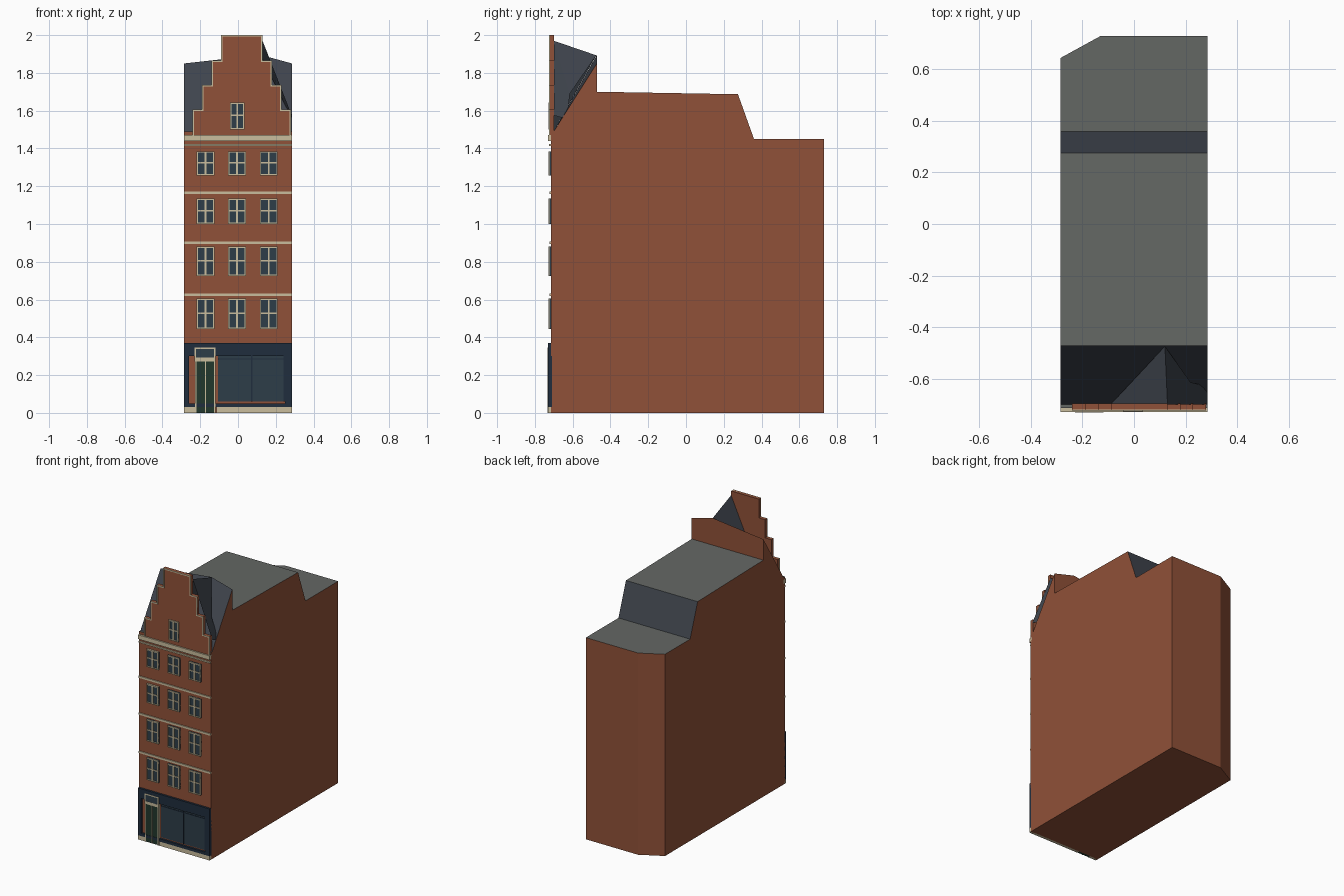
import bpy, bmesh
from mathutils import Vector

if "Cube" in bpy.data.objects:
    bpy.data.objects.remove(bpy.data.objects["Cube"])


def mat(name, hexa):
    lin = [(int(hexa[i:i + 2], 16) / 255) ** 2.2 for i in (0, 2, 4)]
    m = bpy.data.materials.new(name)
    m.diffuse_color = (*lin, 1)
    m.use_nodes = True
    m.node_tree.nodes["Principled BSDF"].inputs["Base Color"].default_value = m.diffuse_color
    return m


BRICK = mat("brick", "8F523B")
SLATE = mat("slate", "41464E")
FLAT = mat("flat_roofing", "646764")
CREAM = mat("cream_stone", "C9BC9C")
NAVY = mat("navy_paint", "253140")
GLASS = mat("glass", "31404A")
GREEN = mat("green_paint", "263A30")


def add(name, bm, *mats):
    me = bpy.data.meshes.new(name)
    bm.to_mesh(me)
    bm.free()
    for m in mats:
        me.materials.append(m)
    ob = bpy.data.objects.new(name, me)
    bpy.context.collection.objects.link(ob)
    return ob


def boxes(name, m, items):
    """One object from boxes given as (x0, x1, z0, z1, y_front, y_back)."""
    bm = bmesh.new()
    for x0, x1, z0, z1, y0, y1 in items:
        vs = bmesh.ops.create_cube(bm, size=1)["verts"]
        bmesh.ops.scale(bm, vec=(x1 - x0, y1 - y0, z1 - z0), verts=vs)
        bmesh.ops.translate(bm, vec=((x0 + x1) / 2, (y0 + y1) / 2, (z0 + z1) / 2), verts=vs)
    return add(name, bm, m)


def prism(points, shift):
    bm = bmesh.new()
    f = bm.faces.new([bm.verts.new(p) for p in points])
    r = bmesh.ops.extrude_face_region(bm, geom=[f])
    bmesh.ops.translate(bm, vec=shift, verts=[v for v in r["geom"] if isinstance(v, bmesh.types.BMVert)])
    bmesh.ops.recalc_face_normals(bm, faces=bm.faces)
    return bm


W = 0.285
FRONT = -0.715

# Main body: side profile extruded across the width
profile = [(FRONT, 0), (0.73, 0), (0.73, 1.45), (0.36, 1.45), (0.275, 1.687),
           (-0.472, 1.70), (-0.472, 1.85), (-0.70, 1.49), (FRONT, 1.49)]
bm = prism([(-W, y, z) for y, z in profile], (2 * W, 0, 0))

# Splayed rear corner
r = bmesh.ops.bisect_plane(bm, geom=bm.verts[:] + bm.edges[:] + bm.faces[:],
                           plane_co=(-W, 0.645, 0), plane_no=(-0.085, 0.155, 0), clear_outer=True)
bmesh.ops.holes_fill(bm, edges=[e for e in bm.edges if e.is_boundary])

# Raised peak on the front roof
bmesh.ops.bisect_plane(bm, geom=bm.verts[:] + bm.edges[:] + bm.faces[:],
                       plane_co=(0.12, 0, 0), plane_no=(1, 0, 0))
for v in bm.verts:
    if (v.co - Vector((0.12, -0.472, 1.85))).length < 0.01:
        v.co.z = 1.895
bmesh.ops.recalc_face_normals(bm, faces=bm.faces)
for f in bm.faces:
    f.material_index = 2 if f.normal.z > 0.95 else 1 if f.normal.z > 0.2 else 0
add("main_body", bm, BRICK, SLATE, FLAT)

# Cross roof running back from the gable to the peak
bm = bmesh.new()
e, p, l, r1, r2, d = [bm.verts.new(c) for c in (
    (0.13, -0.70, 1.97), (0.12, -0.475, 1.893), (-0.09, -0.70, 1.49),
    (W, -0.70, 1.575), (W, -0.63, 1.555), (0.22, -0.615, 1.69))]
bm.faces.new((e, p, l))
bm.faces.new((e, r1, r2, d))
bm.faces.new((e, d, p))
add("cross_roof", bm, SLATE)

# Stepped gable, symmetric about its own centre line
CX = 0.02
steps = [(0.26, 1.47, 1.605), (0.21, 1.605, 1.735), (0.16, 1.735, 1.865), (0.11, 1.865, 2.0)]
half = [(h, z) for h, z0, z1 in steps for z in (z0, z1)]
outline = [(CX + h, z) for h, z in half] + [(CX - h, z) for h, z in reversed(half)]
add("stepped_gable", prism([(x, -0.72, z) for x, z in outline], (0, 0.022, 0)), BRICK)

# Stone edging along the steps
T = 0.008
edging = []
for i, (h, z0, z1) in enumerate(steps):
    inner = steps[i + 1][0] - T if i < 3 else 0
    for s in (-1, 1):
        xs = sorted((CX + s * h, CX + s * (h - T)))
        edging.append((*xs, z0, z1, -0.725, -0.712))
        xs = sorted((CX + s * h, CX + s * inner))
        edging.append((*xs, z1 - T, z1, -0.725, -0.712))
boxes("gable_edging", CREAM, edging)

# Cornice and string courses
boxes("cornice", CREAM, [(-W, W, 1.44, 1.47, -0.73, -0.70), (-W, W, 1.413, 1.423, -0.725, -0.71)])
boxes("string_courses", CREAM, [(-W, W, z - 0.007, z + 0.007, -0.722, -0.71) for z in (0.625, 0.9, 1.165)])


# Windows: glass pane, frame and cross bars
def window(name, x0, x1, z0, z1, bar_z):
    cx, t = (x0 + x1) / 2, 0.007
    boxes(name + "_glass", GLASS, [(x0, x1, z0, z1, -0.723, -0.712)])
    boxes(name + "_frame", CREAM, [(a, b, c, g, -0.729, -0.712) for a, b, c, g in (
        (x0, x0 + t, z0, z1), (x1 - t, x1, z0, z1), (x0, x1, z0, z0 + t), (x0, x1, z1 - t, z1),
        (cx - t * 0.7, cx + t * 0.7, z0, z1), (x0, x1, bar_z - t / 2, bar_z + t / 2))])


for row, (z0, z1) in enumerate([(0.445, 0.605), (0.725, 0.88), (1.0, 1.135), (1.258, 1.385)]):
    for col, cx in enumerate((-0.172, -0.005, 0.163)):
        window(f"window_{row}_{col}", cx - 0.047, cx + 0.047, z0, z1, z0 + (z1 - z0) * 0.52)
window("gable_window", -0.042, 0.034, 1.5, 1.643, 1.575)

# Shopfront: surround, plinth, glazing and bars
boxes("shopfront_surround", NAVY, [(-W, W, 0.30, 0.37, -0.73, -0.71), (0.25, W, 0.03, 0.30, -0.73, -0.71),
                                   (-W, -0.26, 0.03, 0.30, -0.73, -0.71),
                                   (-W, W, 0.03, 0.05, -0.73, -0.71)])
boxes("plinth", CREAM, [(-W, -0.225, 0, 0.03, -0.73, -0.71), (-0.115, W, 0, 0.03, -0.73, -0.71)])
boxes("shop_window", GLASS, [(-0.105, 0.25, 0.06, 0.30, -0.722, -0.712)])
boxes("shop_window_bars", NAVY, [(0.070, 0.076, 0.06, 0.30, -0.725, -0.712),
                                 (-0.105, 0.25, 0.282, 0.288, -0.725, -0.712),
                                 (0.240, 0.25, 0.06, 0.30, -0.725, -0.712)])

# Entrance: frame, transom light and double door
boxes("door_frame", CREAM, [(-0.23, -0.222, 0.28, 0.345, -0.732, -0.71), (-0.126, -0.118, 0.28, 0.345, -0.732, -0.71),
                            (-0.228, -0.220, 0, 0.28, -0.732, -0.71), (-0.126, -0.118, 0, 0.28, -0.732, -0.71),
                            (-0.176, -0.170, 0, 0.28, -0.732, -0.71), (-0.23, -0.118, 0.272, 0.292, -0.732, -0.71),
                            (-0.23, -0.118, 0.338, 0.346, -0.732, -0.71)])
boxes("transom_light", GLASS, [(-0.222, -0.126, 0.292, 0.338, -0.731, -0.71)])
boxes("double_door", GREEN, [(-0.22, -0.126, 0, 0.272, -0.728, -0.71)])
